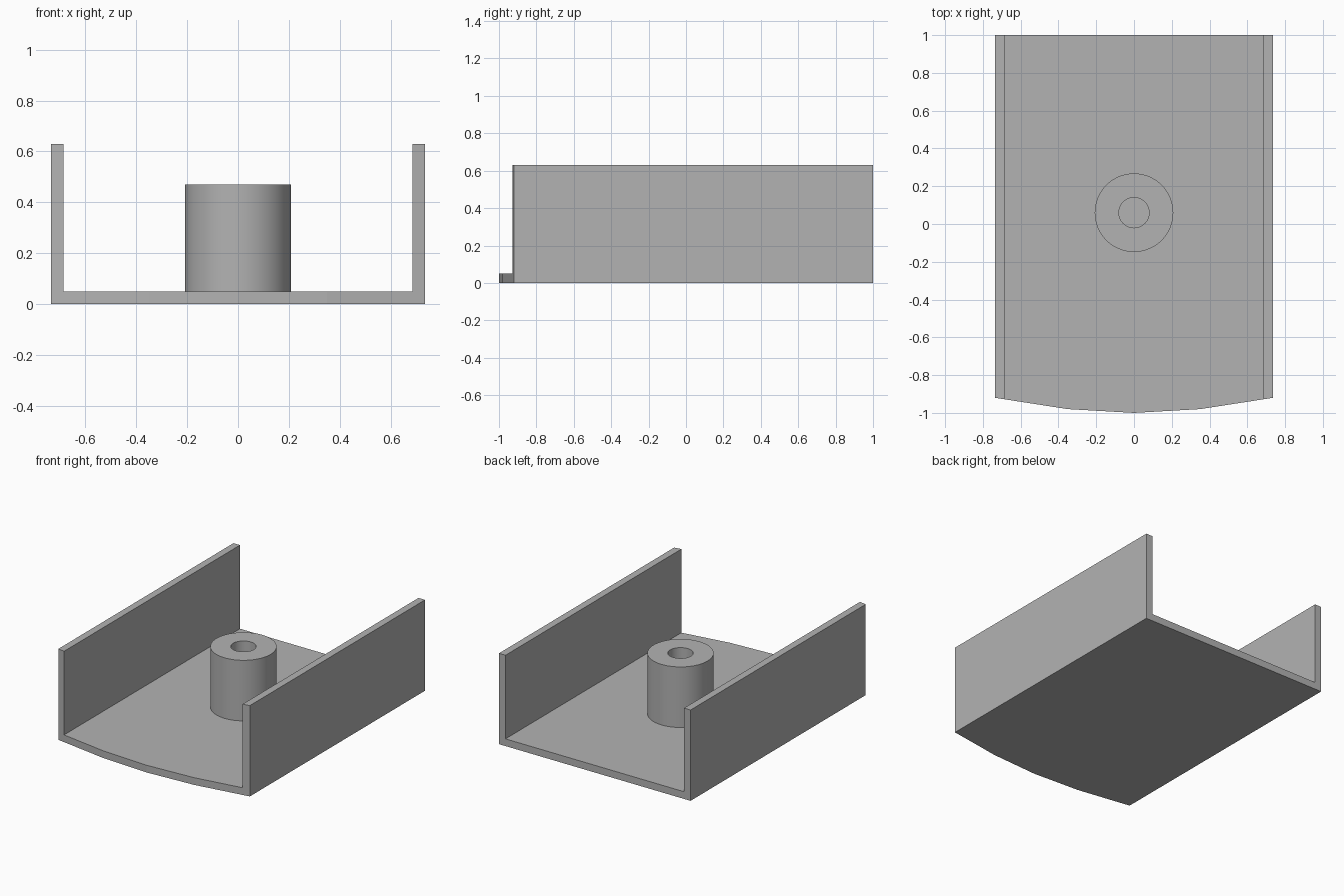
import bpy, bmesh
from math import radians
from mathutils import Vector

cube = bpy.data.objects.get("Cube")
if cube:
    bpy.data.objects.remove(cube, do_unlink=True)

HALF_W, INNER_W = 0.735, 0.685
FLOOR_Z, WALL_Z, POST_Z = 0.05, 0.63, 0.47
POST_Y, POST_R, HOLE_R = 0.06, 0.208, 0.08

grey = bpy.data.materials.new("plain grey")
grey.use_nodes = True
colour = (0.45, 0.45, 0.45, 1)
grey.diffuse_color = colour
grey.node_tree.nodes["Principled BSDF"].inputs["Base Color"].default_value = colour


def finish(name, bm):
    bmesh.ops.recalc_face_normals(bm, faces=bm.faces)
    mesh = bpy.data.meshes.new(name)
    bm.to_mesh(mesh)
    bm.free()
    mesh.materials.append(grey)
    obj = bpy.data.objects.new(name, mesh)
    bpy.context.collection.objects.link(obj)
    return obj


def raise_faces(bm, faces, height, keep):
    """Extrude faces straight up and return the new top faces."""
    geom = bmesh.ops.extrude_face_region(bm, geom=faces, use_keep_orig=keep)["geom"]
    verts = [g for g in geom if isinstance(g, bmesh.types.BMVert)]
    bmesh.ops.translate(bm, verts=verts, vec=(0, 0, height))
    return [g for g in geom if isinstance(g, bmesh.types.BMFace)]


# Channel: bowed floor plan in three strips, outer strips raised into walls
bm = bmesh.new()
front = [(-HALF_W, -0.92), (-INNER_W, -0.928), (-0.35, -0.98), (0, -1),
         (0.35, -0.98), (INNER_W, -0.928), (HALF_W, -0.92)]
f = [bm.verts.new((x, y, 0)) for x, y in front]
b = {i: bm.verts.new((front[i][0], 1, 0)) for i in (0, 1, 5, 6)}
plan = [bm.faces.new(f[i:j + 1] + [b[j], b[i]]) for i, j in ((0, 1), (1, 5), (5, 6))]
tops = raise_faces(bm, plan, FLOOR_Z, True)
strips = [t for t in tops if abs(t.calc_center_median().x) > 0.5]
for strip in strips:
    raise_faces(bm, [strip], WALL_Z - FLOOR_Z, False)
bmesh.ops.dissolve_limit(bm, angle_limit=radians(1), verts=bm.verts, edges=bm.edges)
finish("channel_body", bm)

# Hollow post: lathed tube standing on the floor
bm = bmesh.new()
outline = [(HOLE_R, FLOOR_Z), (HOLE_R, POST_Z), (POST_R, POST_Z), (POST_R, FLOOR_Z)]
pts = [bm.verts.new((r, POST_Y, z)) for r, z in outline]
edges = [bm.edges.new(pair) for pair in zip(pts, pts[1:])]
bmesh.ops.spin(bm, geom=pts + edges, cent=Vector((0, POST_Y, 0)), axis=(0, 0, 1),
               angle=radians(360), steps=64, use_merge=True)
bmesh.ops.remove_doubles(bm, verts=bm.verts, dist=0.0001)
post = finish("hollow_post", bm)
bpy.ops.object.select_all(action="DESELECT")
post.select_set(True)
bpy.context.view_layer.objects.active = post
bpy.ops.object.shade_smooth_by_angle(angle=radians(30))
